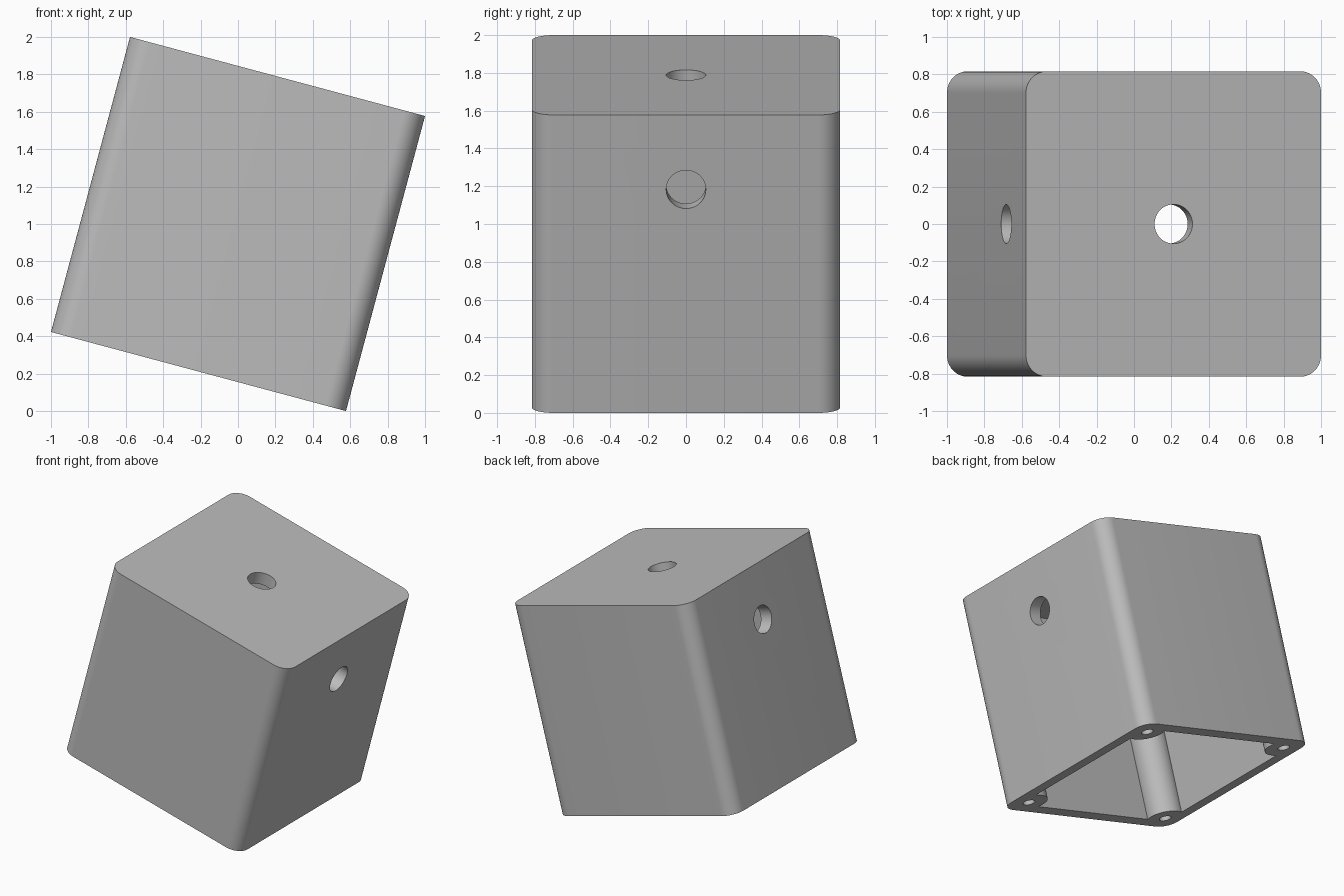
import bpy
import bmesh
import math
from mathutils import Matrix, Vector

cube = bpy.data.objects.get("Cube")
if cube:
    bpy.data.objects.remove(cube, do_unlink=True)

TILT = math.radians(15)
SIDE = 2 / (math.cos(TILT) + math.sin(TILT))
HALF = SIDE / 2
CORNER = 0.115      # outer corner radius
WALL = 0.1
POST = 0.67         # post distance from the centre lines
POST_RADIUS = 0.14
SCREW_RADIUS = 0.044
SCREW_DEPTH = 0.6
PORT_RADIUS = 0.105

grey = bpy.data.materials.new("plain grey")
grey.use_nodes = True
colour = (0.5, 0.5, 0.5, 1)
grey.diffuse_color = colour
grey.node_tree.nodes["Principled BSDF"].inputs["Base Color"].default_value = colour


def finish(bm, name):
    mesh = bpy.data.meshes.new(name)
    bmesh.ops.recalc_face_normals(bm, faces=bm.faces)
    bm.to_mesh(mesh)
    bm.free()
    mesh.materials.append(grey)
    obj = bpy.data.objects.new(name, mesh)
    bpy.context.collection.objects.link(obj)
    return obj


def block(name, size, centre, radius=0):
    """Box whose upright edges may be rounded."""
    bm = bmesh.new()
    bmesh.ops.create_cube(bm, size=1)
    bmesh.ops.scale(bm, vec=size, verts=bm.verts)
    if radius:
        upright = [e for e in bm.edges
                   if abs(e.verts[0].co.z - e.verts[1].co.z) > 0.1]
        bmesh.ops.bevel(bm, geom=upright, offset=radius, segments=12,
                        profile=0.5, affect='EDGES')
    bmesh.ops.translate(bm, vec=centre, verts=bm.verts)
    return finish(bm, name)


def rod(name, radius, length, centre, axis='Z'):
    bm = bmesh.new()
    bmesh.ops.create_cone(bm, cap_ends=True, segments=48, radius1=radius,
                          radius2=radius, depth=length)
    if axis == 'X':
        bmesh.ops.rotate(bm, verts=bm.verts,
                         matrix=Matrix.Rotation(math.pi / 2, 3, 'Y'))
    bmesh.ops.translate(bm, vec=centre, verts=bm.verts)
    return finish(bm, name)


def cut(target, cutter):
    """Subtract the cutter for good, then drop it."""
    cutter.hide_render = True
    bpy.context.view_layer.objects.active = target
    mod = target.modifiers.new("cut", 'BOOLEAN')
    mod.operation = 'DIFFERENCE'
    mod.solver = 'EXACT'
    mod.object = cutter
    bpy.ops.object.modifier_apply(modifier=mod.name)
    bpy.data.objects.remove(cutter, do_unlink=True)


# Enclosure, open at the bottom
housing = block("enclosure", (SIDE, SIDE, SIDE), (0, 0, 0), CORNER)

# Hollow inside, leaving a full-height post in each corner
inner = SIDE - 2 * WALL
cavity = block("cavity", (inner, inner, SIDE), (0, 0, -WALL))
corners = [(sx * POST, sy * POST) for sx in (-1, 1) for sy in (-1, 1)]
for x, y in corners:
    cut(cavity, rod("post", POST_RADIUS, 2 * SIDE, (x, y, 0)))
cut(housing, cavity)

# Screw holes in the post ends
for x, y in corners:
    cut(housing, rod("screw_hole", SCREW_RADIUS, 2 * SCREW_DEPTH, (x, y, -HALF)))

# Round ports through the lid and both side walls
cut(housing, rod("lid_port", PORT_RADIUS, 4 * WALL, (0, 0, HALF)))
for side in (-1, 1):
    cut(housing, rod("side_port", PORT_RADIUS, 4 * WALL,
                     (side * HALF, 0, HALF / 2), 'X'))

# Tilt the enclosure onto one lower edge
housing.data.transform(Matrix.Translation(Vector((0, 0, 1)))
                       @ Matrix.Rotation(TILT, 4, 'Y'))

bpy.ops.object.select_all(action='DESELECT')
housing.select_set(True)
bpy.context.view_layer.objects.active = housing
bpy.ops.object.shade_smooth_by_angle(angle=math.radians(30))
